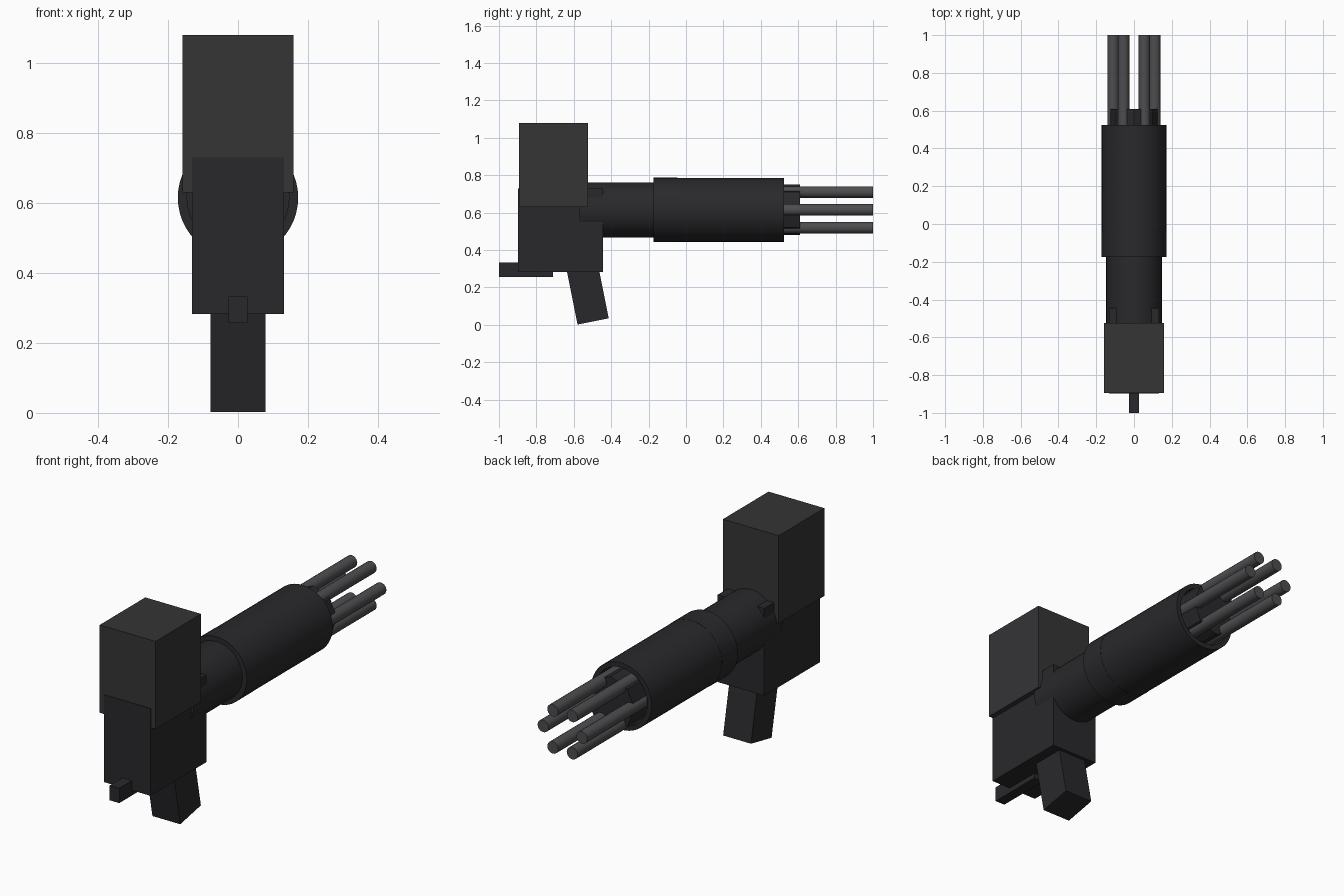
import bpy, bmesh, math
from mathutils import Matrix, Vector

if "Cube" in bpy.data.objects:
    bpy.data.objects.remove(bpy.data.objects["Cube"])

AXIS_Z = 0.615  # height of the barrel axis


def material(name, r, g, b):
    m = bpy.data.materials.new(name)
    m.diffuse_color = (r, g, b, 1)
    m.use_nodes = True
    m.node_tree.nodes["Principled BSDF"].inputs["Base Color"].default_value = m.diffuse_color
    return m


DARK = material("dark_metal", 0.022, 0.022, 0.025)
BOX = material("box_metal", 0.035, 0.035, 0.037)
STEEL = material("barrel_steel", 0.075, 0.075, 0.08)


def finish(name, bm, mat, smooth=False):
    bmesh.ops.recalc_face_normals(bm, faces=bm.faces[:])
    me = bpy.data.meshes.new(name)
    bm.to_mesh(me)
    bm.free()
    ob = bpy.data.objects.new(name, me)
    bpy.context.collection.objects.link(ob)
    me.materials.append(mat)
    if smooth:
        bpy.ops.object.select_all(action='DESELECT')
        ob.select_set(True)
        bpy.context.view_layer.objects.active = ob
        bpy.ops.object.shade_smooth_by_angle(angle=math.radians(35))
    return ob


def box(name, half_x, y0, y1, z0, z1, mat):
    bm = bmesh.new()
    bmesh.ops.create_cube(bm, size=1)
    bmesh.ops.scale(bm, verts=bm.verts, vec=(2 * half_x, y1 - y0, z1 - z0))
    bmesh.ops.translate(bm, verts=bm.verts, vec=(0, (y0 + y1) / 2, (z0 + z1) / 2))
    return finish(name, bm, mat)


def rod(name, r, y0, y1, mat, x=0, z=AXIS_Z, sides=48, smooth=True):
    bm = bmesh.new()
    bmesh.ops.create_cone(bm, cap_ends=True, segments=sides, radius1=r, radius2=r, depth=y1 - y0)
    bmesh.ops.transform(bm, verts=bm.verts, matrix=Matrix.Translation((x, (y0 + y1) / 2, z))
                        @ Matrix.Rotation(math.pi / 2, 4, 'X'))
    return finish(name, bm, mat, smooth)


def lathe(name, profile, mat, sides=48):
    # closed (radius, y) profile spun round the barrel axis
    bm = bmesh.new()
    verts = [bm.verts.new((r, y, AXIS_Z)) for r, y in profile]
    edges = [bm.edges.new((verts[i - 1], verts[i])) for i in range(len(verts))]
    bmesh.ops.spin(bm, geom=verts + edges, cent=(0, 0, AXIS_Z), axis=(0, 1, 0),
                   angle=math.tau, steps=sides, use_duplicate=False)
    bmesh.ops.remove_doubles(bm, verts=bm.verts[:], dist=1e-5)
    return finish(name, bm, mat, True)


# Body boxes and rear stub
box("receiver", 0.132, -0.897, -0.445, 0.283, 0.73, DARK)
box("upper_box", 0.158, -0.894, -0.525, 0.63, 1.08, BOX)
box("rear_stub", 0.027, -1.0, -0.71, 0.257, 0.333, DARK)

# Slanted grip: side outline extruded across x
lean = math.radians(11.3)
along = Vector((0, math.cos(lean), math.sin(lean))) * 0.17
up = Vector((0, -math.sin(lean), math.cos(lean))) * 0.34
low = Vector((-0.079, -0.58, 0.002))
bm = bmesh.new()
face = bm.faces.new([bm.verts.new(p) for p in (low, low + along, low + along + up, low + up)])
ext = bmesh.ops.extrude_face_region(bm, geom=[face])
bmesh.ops.translate(bm, verts=[v for v in ext["geom"] if isinstance(v, bmesh.types.BMVert)],
                    vec=(0.158, 0, 0))
finish("grip", bm, DARK)

# Housing tube, collar and hollow shroud
rod("housing_tube", 0.147, -0.57, 0.1, DARK)
rod("shroud_collar", 0.172, -0.174, -0.045, DARK)
lathe("shroud", [(0.171, -0.05), (0.171, 0.523), (0.147, 0.523), (0.147, -0.05)], DARK)

# Octagonal hub with a ring of six barrels
rod("barrel_hub", 0.135, 0.05, 0.61, DARK, sides=8, smooth=False)
for i in range(6):
    a = math.tau * i / 6
    rod(f"barrel_{i + 1}", 0.031, 0.3, 1.0, STEEL, x=0.11 * math.cos(a),
        z=AXIS_Z + 0.11 * math.sin(a), sides=20)
